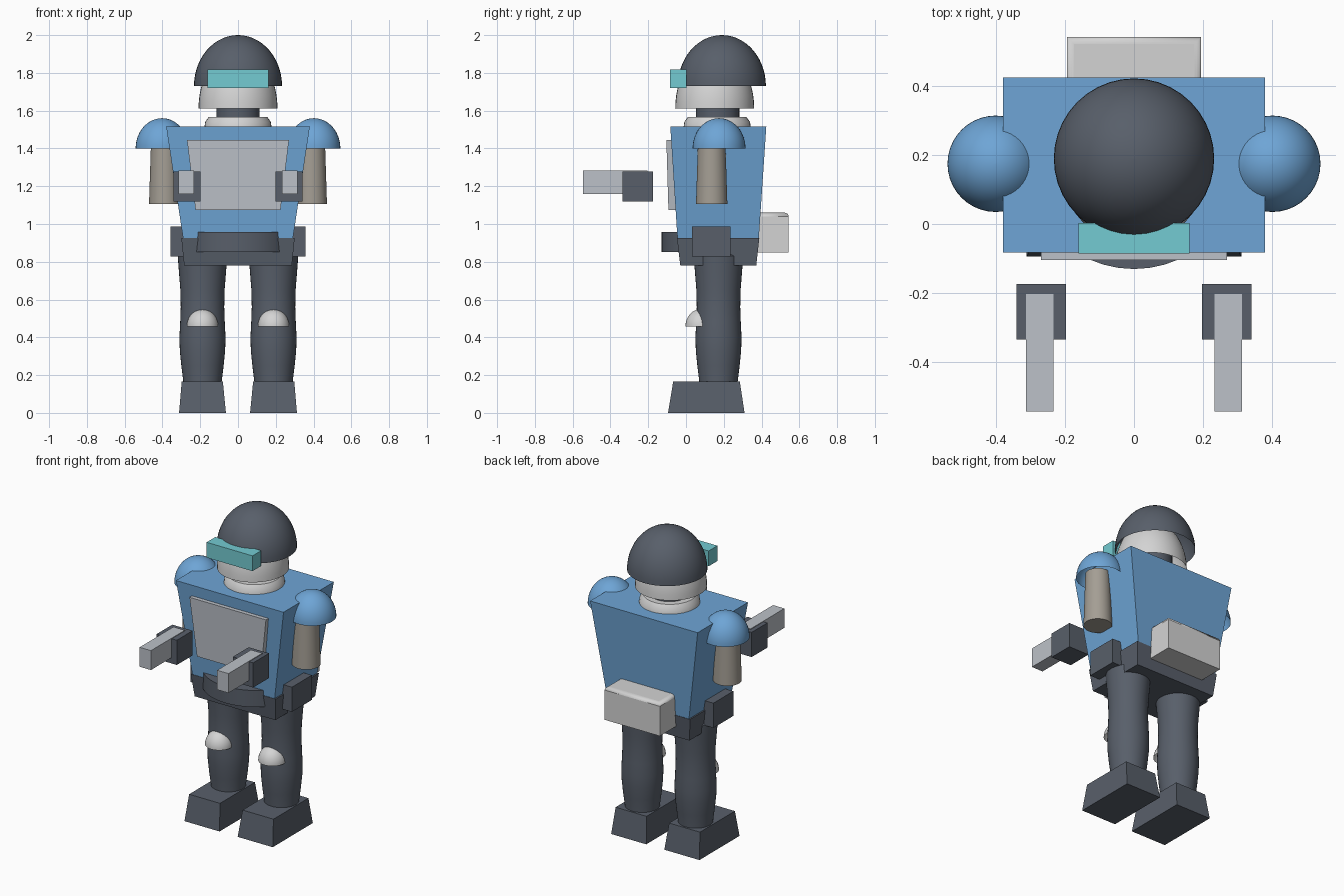
import bpy
import math

cube = bpy.data.objects.get("Cube")
if cube:
    bpy.data.objects.remove(cube, do_unlink=True)


def material(name, r, g, b):
    def linear(c):
        c /= 255
        return ((c + 0.055) / 1.055) ** 2.4
    color = (linear(r), linear(g), linear(b), 1)
    m = bpy.data.materials.new(name)
    m.use_nodes = True
    m.diffuse_color = color
    m.node_tree.nodes["Principled BSDF"].inputs["Base Color"].default_value = color
    return m


blue = material("armor blue", 110, 165, 214)
dark = material("dark slate", 88, 95, 106)
light = material("light steel", 188, 193, 200)
pale = material("pale grey", 212, 212, 212)
tan = material("warm grey", 164, 158, 148)
teal = material("visor teal", 116, 203, 210)


def build(name, verts, faces, mat, smooth=False):
    mesh = bpy.data.meshes.new(name)
    mesh.from_pydata(verts, [], faces)
    mesh.materials.append(mat)
    obj = bpy.data.objects.new(name, mesh)
    bpy.context.collection.objects.link(obj)
    if smooth:
        bpy.ops.object.select_all(action="DESELECT")
        obj.select_set(True)
        bpy.context.view_layer.objects.active = obj
        bpy.ops.object.shade_smooth_by_angle(angle=math.radians(40))
    return obj


def block(name, mat, z, x, y, top_x=None, top_y=None):
    """Box between z limits; top limits may differ to make a taper."""
    top_x, top_y = top_x or x, top_y or y
    verts = []
    for h, (x0, x1), (y0, y1) in ((z[0], x, y), (z[1], top_x, top_y)):
        verts += [(x0, y0, h), (x1, y0, h), (x1, y1, h), (x0, y1, h)]
    sides = [(i, (i + 1) % 4, (i + 1) % 4 + 4, i + 4) for i in range(4)]
    return build(name, verts, [(3, 2, 1, 0), (4, 5, 6, 7)] + sides, mat)


def lathe(name, mat, profile, x, y, stretch=1, capped=True, n=40):
    """Revolve (radius, z) points, listed upward, around a vertical axis."""
    verts, faces = [], []
    for r, z in profile:
        for i in range(n):
            a = math.tau * i / n
            verts.append((x + r * math.cos(a), y + r * stretch * math.sin(a), z))
    for k in range(len(profile) - 1):
        for i in range(n):
            j = (i + 1) % n
            faces.append((k * n + i, k * n + j, (k + 1) * n + j, (k + 1) * n + i))
    if capped:
        faces.append(tuple(reversed(range(n))))
    faces.append(tuple(range(len(verts) - n, len(verts))))
    return build(name, verts, faces, mat, True)


def dome(name, mat, radius, height, x, y, z, steps=14):
    """Half ellipsoid shell, open underneath."""
    angles = [math.pi / 2 * k / steps for k in range(steps)]
    angles.append(math.pi / 2 * 0.995)
    profile = [(radius * math.cos(a), z + height * math.sin(a)) for a in angles]
    return lathe(name, mat, profile, x, y, capped=False)


# Torso, chest plate and backpack
block("torso", blue, (0.92, 1.515), (-0.29, 0.29), (-0.045, 0.385),
      (-0.38, 0.38), (-0.083, 0.425))
block("chest_plate", light, (1.075, 1.445), (-0.225, 0.225), (-0.093, 0.0),
      (-0.27, 0.27), (-0.104, 0.0))
pack = block("backpack", pale, (0.85, 1.06), (-0.195, 0.195), (0.3, 0.543))
bevel = pack.modifiers.new("rounded_top", "BEVEL")
bevel.width, bevel.segments = 0.02, 4
bevel.limit_method = "WEIGHT"
weights = pack.data.attributes.new("bevel_weight_edge", "FLOAT", "EDGE")
for e in pack.data.edges:
    if all(pack.data.vertices[v].co.z > 1 for v in e.vertices):
        weights.data[e.index].value = 1
bpy.context.view_layer.objects.active = pack
bpy.ops.object.select_all(action="DESELECT")
pack.select_set(True)
bpy.ops.object.shade_smooth_by_angle(angle=math.radians(40))

# Hips and belt
block("pelvis", dark, (0.78, 0.925), (-0.285, 0.285), (-0.03, 0.372),
      (-0.3, 0.3), (-0.048, 0.388))
lathe("belt", dark, [(0.292, 0.852), (0.292, 0.958)], 0, 0.135, 0.91)

# Collar, neck, head, helmet and visor
lathe("collar", pale, [(0.178, 1.51), (0.174, 1.54), (0.155, 1.567)], 0, 0.165)
lathe("neck", dark, [(0.115, 1.53), (0.115, 1.7)], 0, 0.167)
dome("head", pale, 0.209, 0.31, 0, 0.152, 1.612)
dome("helmet", dark, 0.233, 0.27, 0, 0.19, 1.73)
block("visor", teal, (1.72, 1.818), (-0.162, 0.162), (-0.085, 0.003))

# Paired limbs
for side, s in (("left", 1), ("right", -1)):
    def span(inner, outer):
        return tuple(sorted((s * inner, s * outer)))

    dome(side + "_shoulder", blue, 0.14, 0.16, s * 0.402, 0.175, 1.4)
    lathe(side + "_upper_arm", tan, [(0.083, 1.105), (0.072, 1.45)], s * 0.388, 0.136)
    block(side + "_hand", dark, (1.12, 1.278), span(0.198, 0.342), (-0.335, -0.175))
    block(side + "_blaster", light, (1.158, 1.282), span(0.234, 0.314), (-0.545, -0.203))
    block(side + "_hip_pouch", dark, (0.828, 0.986), span(0.26, 0.358), (0.033, 0.235))
    leg = [(0.1, 0.1), (0.102, 0.17), (0.112, 0.25), (0.12, 0.33), (0.122, 0.4),
           (0.118, 0.48), (0.115, 0.56), (0.117, 0.65), (0.125, 0.75), (0.131, 0.83),
           (0.1, 0.86)]
    lathe(side + "_leg", dark, leg, s * 0.188, 0.172)
    dome(side + "_knee_guard", pale, 0.083, 0.093, s * 0.188, 0.08, 0.457)
    block(side + "_foot", dark, (0, 0.165), span(0.064, 0.312), (-0.095, 0.31),
          span(0.08, 0.298), (-0.068, 0.285))
